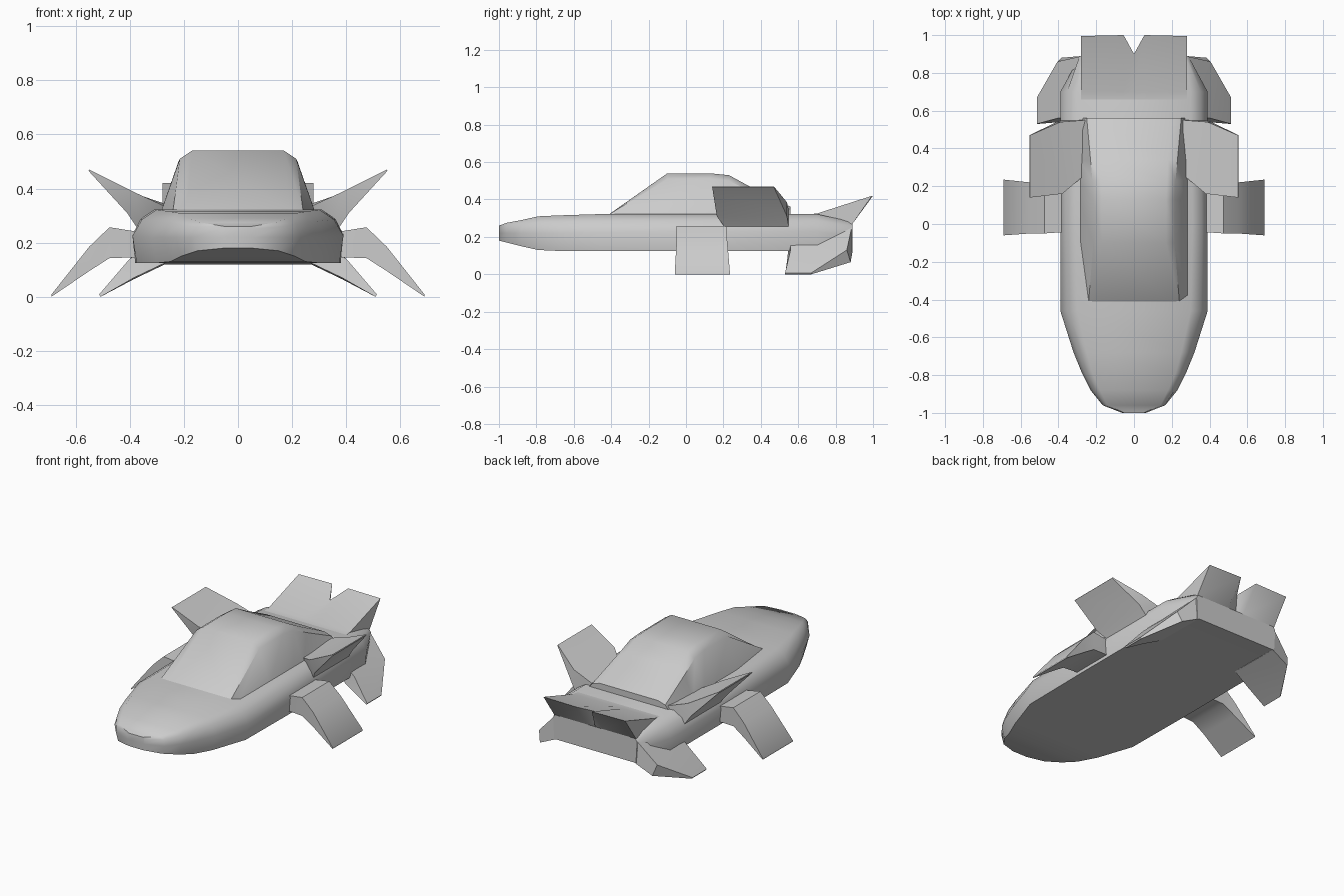
import bpy, bmesh


def loft(name, rings, mirror=False, angle=0.7):
    """Skin a list of equal-sized point rings, cap both ends, optionally mirror in x."""
    bm = bmesh.new()
    vs = [[bm.verts.new(p) for p in ring] for ring in rings]
    n = len(rings[0])
    for a, b in zip(vs, vs[1:]):
        for i in range(n):
            j = (i + 1) % n
            bm.faces.new((a[i], a[j], b[j], b[i]))
    bm.faces.new(vs[0])
    bm.faces.new(vs[-1])
    bmesh.ops.remove_doubles(bm, verts=bm.verts, dist=0.0005)
    bmesh.ops.recalc_face_normals(bm, faces=bm.faces)
    mesh = bpy.data.meshes.new(name)
    bm.to_mesh(mesh)
    bm.free()
    ob = bpy.data.objects.new(name, mesh)
    bpy.context.collection.objects.link(ob)
    if mirror:
        ob.modifiers.new("Mirror", 'MIRROR')
    bpy.ops.object.select_all(action='DESELECT')
    ob.select_set(True)
    bpy.context.view_layer.objects.active = ob
    bpy.ops.object.shade_smooth_by_angle(angle=angle)
    return ob


def symmetric(y, half):
    """Closed cross-section at y from the right half, listed bottom to top."""
    return [(x, y, z) for x, z in half] + [(-x, y, z) for x, z in reversed(half)]


# Hull: y, bottom half width, side half width, shoulder half width, bottom z, side z, shoulder z
hull = [
    (-1.00, .05, .055, .05, .18, .22, .26),
    (-0.96, .15, .165, .14, .17, .22, .275),
    (-0.88, .21, .23, .18, .15, .22, .29),
    (-0.79, .25, .275, .22, .13, .22, .31),
    (-0.68, .30, .32, .25, .125, .22, .315),
    (-0.46, .375, .39, .30, .125, .225, .322),
    (0.00, .38, .39, .31, .125, .23, .322),
    (0.70, .38, .39, .30, .125, .23, .322),
    (0.89, .28, .285, .27, .12, .20, .28),
]
loft("hull", [symmetric(y, [(b, zb), (s, zs), ((s + t) / 2 + .01, (zs + zt) / 2 + .012), (t, zt)])
              for y, b, s, t, zb, zs, zt in hull])

# Canopy: y, roof half width, roof z, upper side half width, upper side z
canopy = [
    (-0.41, .19, .322, .24, .321),
    (-0.10, .17, .54, .215, .51),
    (0.13, .17, .54, .215, .51),
    (0.23, .175, .53, .22, .50),
    (0.34, .18, .47, .23, .445),
    (0.56, .20, .36, .25, .345),
]
loft("canopy", [symmetric(y, [(.29, .30), (ws, zs), (wr, zr)])
                for y, wr, zr, ws, zs in canopy])

# Notched tail spoiler: x, rear tip y, rear tip z
tail = [(-.28, .995, .42), (-.055, 1.0, .42), (0, .90, .37), (.055, 1.0, .42), (.28, .995, .42)]
loft("tail_spoiler", [[(x, .66, .322), (x, .70, .325), (x, y, z), (x, .89, .27), (x, .70, .25)]
                      for x, y, z in tail])

# Upper fins, tapering to a thin tip edge
loft("upper_fin", [
    [(.26, .26, .33), (.26, .55, .34), (.35, .555, .22), (.35, .23, .22)],
    [(.38, .16, .385), (.39, .54, .385), (.41, .54, .31), (.41, .165, .31)],
    [(.55, .14, .47), (.55, .47, .47), (.553, .47, .466), (.553, .14, .466)],
], True)

# Front legs, bent down to the ground
leg = [(.34, -.04, .21, .14, .235), (.40, -.045, .215, .145, .245), (.475, -.05, .215, .143, .257),
       (.55, -.05, .22, .095, .185), (.69, -.06, .235, .0, .008)]
loft("front_leg", [[(x, y0, z0), (x, y1, z0), (x, y1, z1), (x, y0, z1)]
                   for x, y0, y1, z0, z1 in leg], True)

# Rear legs, swept forward at the tip
loft("rear_leg", [
    [(.27, .56, .125), (.27, .89, .12), (.27, .89, .27), (.27, .56, .25)],
    [(.385, .54, .07), (.385, .88, .065), (.405, .86, .13), (.405, .56, .135)],
    [(.508, .53, 0), (.508, .67, 0), (.514, .67, .008), (.514, .53, .008)],
], True)
